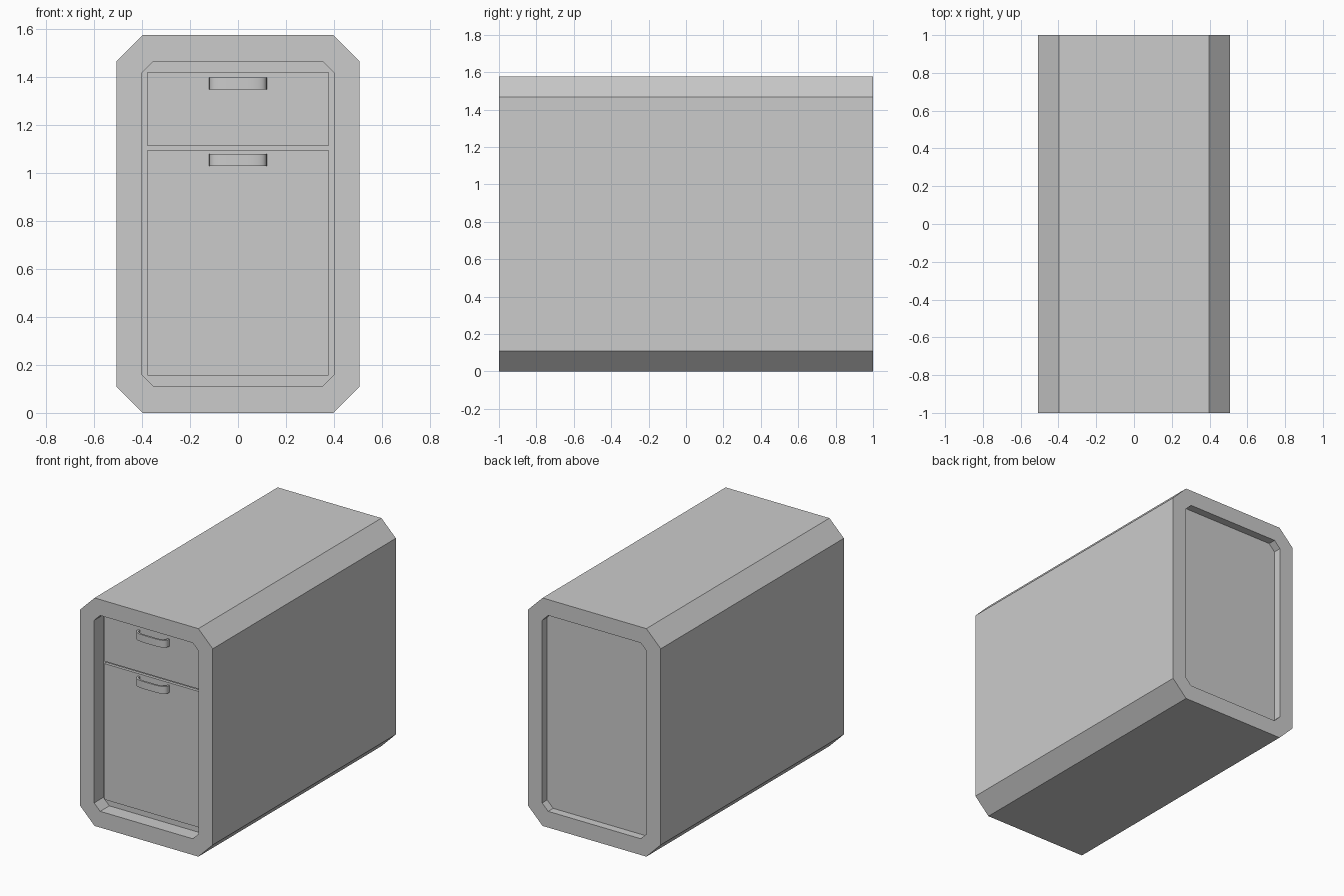
import bpy, bmesh, math

if "Cube" in bpy.data.objects:
    bpy.data.objects.remove(bpy.data.objects["Cube"])


def make_object(name, bm):
    bmesh.ops.recalc_face_normals(bm, faces=bm.faces)
    mesh = bpy.data.meshes.new(name)
    bm.to_mesh(mesh)
    bm.free()
    obj = bpy.data.objects.new(name, mesh)
    bpy.context.collection.objects.link(obj)
    return obj


def octagon(half_w, z0, z1, c, y):
    """Rectangle with cut corners in the xz plane."""
    w = half_w
    pts = [(-w + c, z0), (w - c, z0), (w, z0 + c), (w, z1 - c),
           (w - c, z1), (-w + c, z1), (-w, z1 - c), (-w, z0 + c)]
    return [(x, y, z) for x, z in pts]


def box(name, x0, x1, y0, y1, z0, z1):
    bm = bmesh.new()
    bmesh.ops.create_cube(bm, size=1)
    for v in bm.verts:
        v.co = ((x0 + x1) / 2 + v.co.x * (x1 - x0),
                (y0 + y1) / 2 + v.co.y * (y1 - y0),
                (z0 + z1) / 2 + v.co.z * (z1 - z0))
    return make_object(name, bm)


# Cabinet body: cut-corner shell with a recess in the front and back
OUTER = (0.507, 0.0, 1.576, 0.11)
INNER = (0.40, 0.112, 1.466, 0.046)
FRONT_RECESS, BACK_RECESS = 0.10, 0.055
bm = bmesh.new()
rings = [[bm.verts.new(p) for p in octagon(*shape, y)] for shape, y in (
    (INNER, -1 + FRONT_RECESS), (INNER, -1), (OUTER, -1),
    (OUTER, 1), (INNER, 1), (INNER, 1 - BACK_RECESS))]
for a, b in zip(rings, rings[1:]):
    for i in range(8):
        j = (i + 1) % 8
        bm.faces.new((a[i], a[j], b[j], b[i]))
bm.faces.new(rings[0])
bm.faces.new(rings[-1])
make_object("cabinet_body", bm)

# Drawer fronts
FACE_Y = -0.92
box("upper_drawer", -0.378, 0.378, FACE_Y, -0.895, 1.113, 1.422)
box("lower_drawer", -0.378, 0.378, FACE_Y, -0.895, 0.157, 1.097)


# Bow-shaped pull handles
def bow(half_w, depth, n=20):
    pts = []
    for i in range(n + 1):
        t = math.pi * i / n
        c, s = math.cos(t), max(math.sin(t), 0)
        x = -half_w * math.copysign(abs(c) ** 0.6, c)
        pts.append((x, FACE_Y - depth * s ** 0.6))
    return pts


def handle(name, z0, z1):
    bm = bmesh.new()
    outer, inner = bow(0.12, 0.05), bow(0.107, 0.037)
    rows = [[bm.verts.new((x, y, z)) for x, y in curve]
            for curve, z in ((outer, z0), (outer, z1), (inner, z1), (inner, z0))]
    for k in range(4):
        a, b = rows[k], rows[(k + 1) % 4]
        for i in range(len(a) - 1):
            bm.faces.new((a[i], a[i + 1], b[i + 1], b[i]))
    for end in (0, -1):
        bm.faces.new([r[end] for r in rows])
    obj = make_object(name, bm)
    bpy.ops.object.select_all(action='DESELECT')
    obj.select_set(True)
    bpy.context.view_layer.objects.active = obj
    bpy.ops.object.shade_smooth_by_angle(angle=math.radians(40))


handle("upper_handle", 1.35, 1.40)
handle("lower_handle", 1.03, 1.08)
